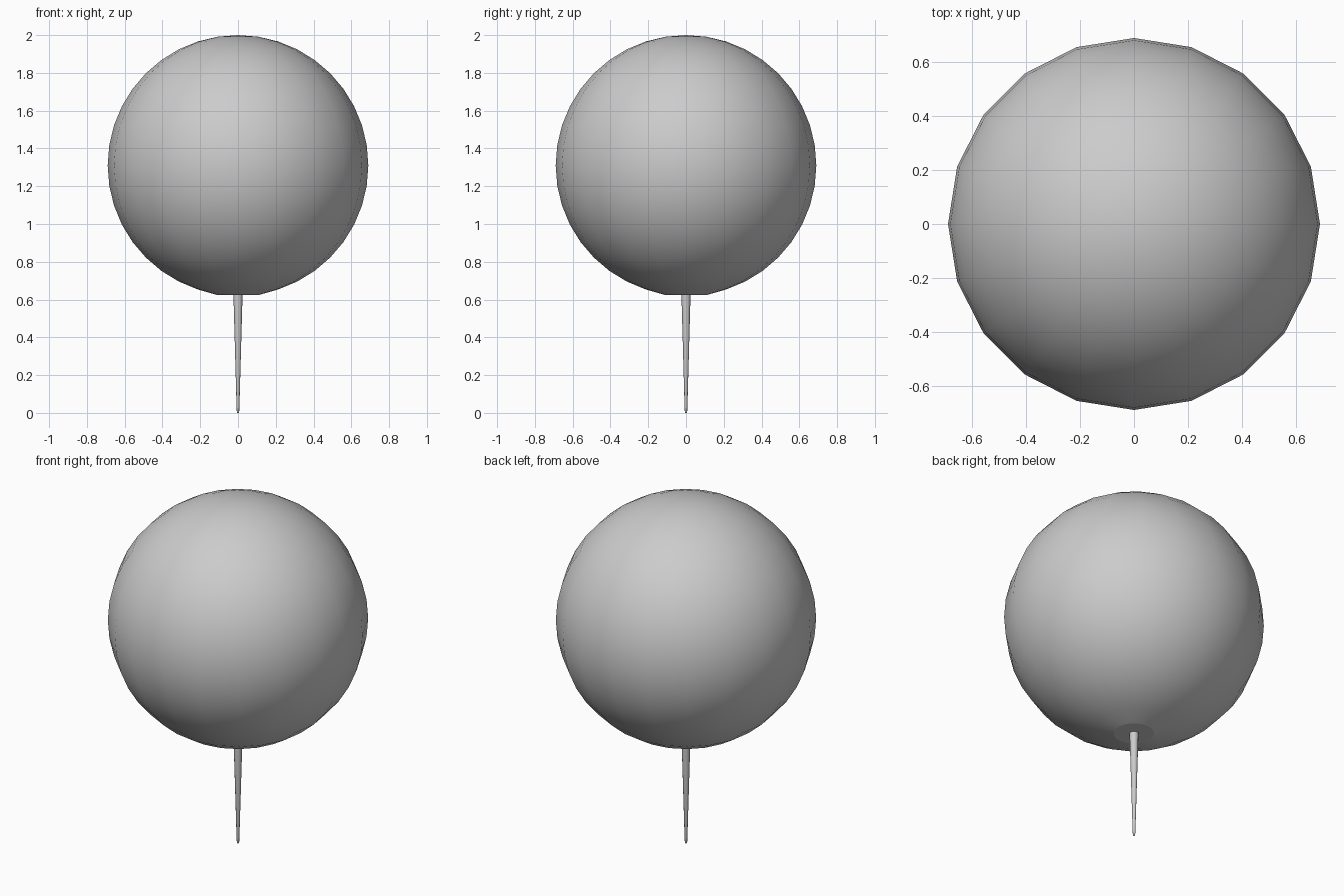
import bpy, bmesh, math

if "Cube" in bpy.data.objects:
    bpy.data.objects.remove(bpy.data.objects["Cube"])

HEAD_R, HEAD_Z = 0.69, 1.31


def link_mesh(name, bm):
    mesh = bpy.data.meshes.new(name)
    bmesh.ops.recalc_face_normals(bm, faces=bm.faces)
    bm.to_mesh(mesh)
    bm.free()
    obj = bpy.data.objects.new(name, mesh)
    bpy.context.collection.objects.link(obj)
    return obj


# Round head: 20 sided smooth ball with a small flat patch round the needle
bm = bmesh.new()
bmesh.ops.create_uvsphere(bm, u_segments=20, v_segments=20, radius=HEAD_R)
for f in bm.faces:
    f.smooth = True
pole = min(bm.verts, key=lambda v: v.co.z)
ring_z = -HEAD_R * math.cos(math.radians(9))
pole.co.z = ring_z
cap = list(pole.link_faces)
for f in cap:
    f.smooth = False
    for e in f.edges:
        if pole not in e.verts:
            e.smooth = False
            for v in e.verts:
                v.co.z = ring_z - 0.005
pole.co.z = ring_z - 0.005
bmesh.ops.translate(bm, verts=bm.verts, vec=(0, 0, HEAD_Z))
link_mesh("pin_head", bm)

# Needle: slim taper with a slightly blunted tip, sunk a little into the head
SIDES = 12
profile = [(0.004, 0.0), (0.007, 0.012), (0.024, 0.62), (0.024, 0.66)]
bm = bmesh.new()
rings = [[bm.verts.new((r * math.cos(2 * math.pi * i / SIDES),
                        r * math.sin(2 * math.pi * i / SIDES), z))
          for i in range(SIDES)] for r, z in profile]
for lower, upper in zip(rings, rings[1:]):
    for i in range(SIDES):
        j = (i + 1) % SIDES
        bm.faces.new((lower[i], lower[j], upper[j], upper[i])).smooth = True
bm.faces.new(rings[0][::-1])
bm.faces.new(rings[-1])
link_mesh("needle", bm)
